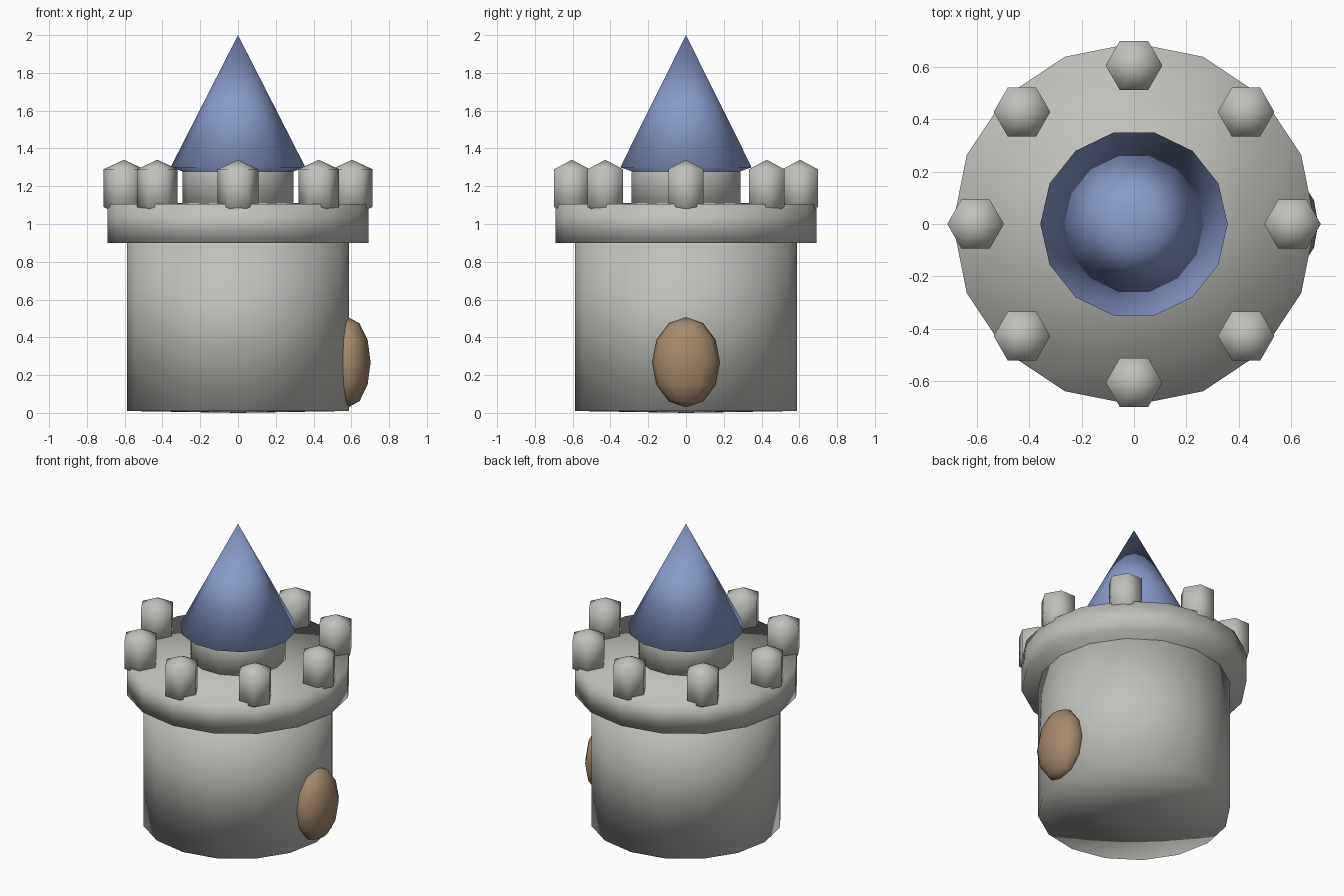
import bpy, bmesh, math
from mathutils import Matrix

cube = bpy.data.objects.get("Cube")
if cube:
    bpy.data.objects.remove(cube, do_unlink=True)


def material(name, rgb):
    m = bpy.data.materials.new(name)
    m.use_nodes = True
    colour = (*rgb, 1.0)
    m.diffuse_color = colour
    m.node_tree.nodes["Principled BSDF"].inputs["Base Color"].default_value = colour
    return m


stone = material("grey_stone", (0.53, 0.53, 0.50))
slate = material("blue_roof", (0.25, 0.33, 0.60))
wood = material("brown_wood", (0.37, 0.25, 0.15))


def finish(bm, name, mat):
    bmesh.ops.recalc_face_normals(bm, faces=bm.faces)
    for f in bm.faces:
        f.smooth = True
    mesh = bpy.data.meshes.new(name)
    bm.to_mesh(mesh)
    bm.free()
    mesh.materials.append(mat)
    obj = bpy.data.objects.new(name, mesh)
    bpy.context.collection.objects.link(obj)
    return obj


def turned(name, profile, sides, mat, at=(0, 0)):
    """Spin a (radius, height) profile; zero radius makes a pole."""
    bm = bmesh.new()
    rings = []
    for r, z in profile:
        count = sides if r else 1
        rings.append([bm.verts.new((at[0] + r * math.cos(math.tau * i / sides),
                                    at[1] + r * math.sin(math.tau * i / sides), z))
                      for i in range(count)])
    for low, high in zip(rings, rings[1:]):
        for i in range(sides):
            j = (i + 1) % sides
            corners = [low[i % len(low)], low[j % len(low)],
                       high[j % len(high)], high[i % len(high)]]
            bm.faces.new(list(dict.fromkeys(corners)))
    return finish(bm, name, mat)


# Tower drum, wider parapet floor and the turret neck
turned("tower_body", [(0, 0), (0.588, 0.01), (0.588, 0.95), (0, 0.96)], 16, stone)
turned("parapet", [(0, 0.89), (0.69, 0.9), (0.69, 1.105), (0, 1.115)], 16, stone)
turned("turret_neck", [(0, 1.05), (0.295, 1.06), (0.295, 1.42), (0, 1.43)], 14, stone)

# Pointed roof with a shallow conical underside
turned("roof", [(0, 1.18), (0.357, 1.3), (0, 2.0)], 14, slate)

# Eight hexagonal battlements with pointed caps
for k in range(8):
    a = math.tau * k / 8
    turned(f"battlement_{k + 1}",
           [(0, 1.04), (0.108, 1.09), (0.108, 1.29), (0, 1.34)], 6, stone,
           (0.604 * math.cos(a), 0.604 * math.sin(a)))

# Oval door bulging from the left wall
bm = bmesh.new()
bmesh.ops.create_uvsphere(bm, u_segments=12, v_segments=6, radius=1,
                          matrix=Matrix.Translation((0.585, 0, 0.268))
                          @ Matrix.Diagonal((0.117, 0.18, 0.238, 1)))
finish(bm, "door", wood)
